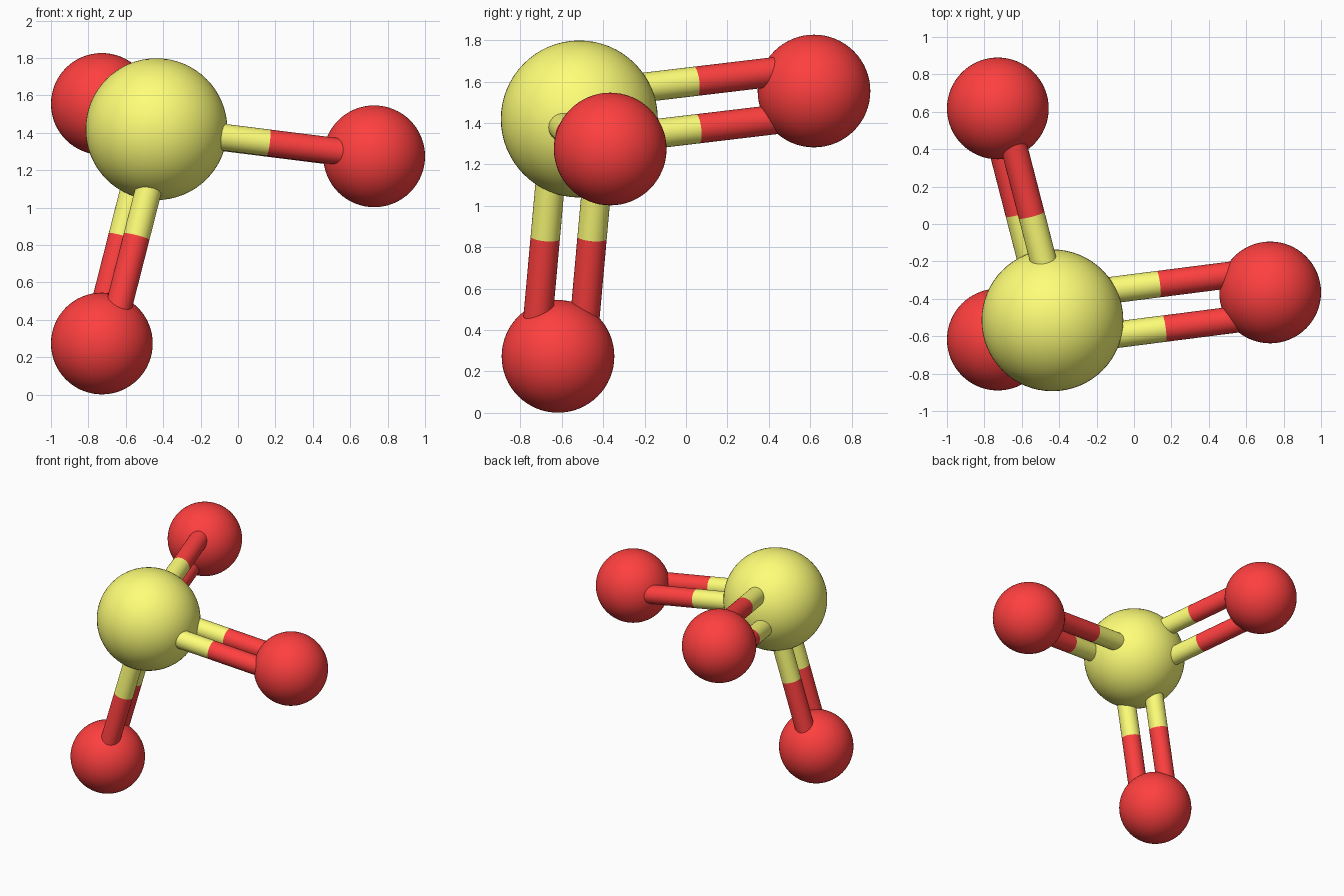
import bpy
from math import radians
from mathutils import Vector

if "Cube" in bpy.data.objects:
    bpy.data.objects.remove(bpy.data.objects["Cube"])

BOND_RADIUS = 0.071
BOND_OFFSET = 0.12


def material(name, color):
    mat = bpy.data.materials.new(name)
    mat.diffuse_color = (*color, 1)
    mat.use_nodes = True
    mat.node_tree.nodes["Principled BSDF"].inputs["Base Color"].default_value = mat.diffuse_color
    return mat


YELLOW = material("yellow", (1.0, 1.0, 0.19))
RED = material("red", (1.0, 0.05, 0.05))


def finish(name, mat):
    obj = bpy.context.object
    obj.name = name
    obj.data.materials.append(mat)
    bpy.ops.object.shade_smooth_by_angle(angle=radians(40))


def atom(name, center, radius, mat):
    bpy.ops.mesh.primitive_uv_sphere_add(segments=64, ring_count=32, radius=radius, location=center)
    finish(name, mat)


def rod(name, start, end, mat):
    axis = end - start
    bpy.ops.mesh.primitive_cylinder_add(
        vertices=32, radius=BOND_RADIUS, depth=axis.length, location=(start + end) / 2,
        rotation=axis.to_track_quat('Z', 'Y').to_euler())
    finish(name, mat)


# Large central atom
center = Vector((-0.436, -0.515, 1.419))
atom("sulfur_atom", center, 0.379, YELLOW)

# Outer atoms, each with the direction in which its bond pair is spread
outer = {
    "right": (Vector((0.728, -0.366, 1.274)), Vector((0.13, -1, 0))),
    "lower": (Vector((-0.728, -0.618, 0.273)), Vector((0.335, -0.942, 0))),
    "back": (Vector((-0.728, 0.618, 1.554)), Vector((0.29, -0.04, 0.955))),
}

for side, (pos, spread) in outer.items():
    atom(f"{side}_oxygen_atom", pos, 0.272, RED)
    # Double bond: two parallel rods, coloured half and half
    axis = (pos - center).normalized()
    spread = (spread - axis * spread.dot(axis)).normalized() * BOND_OFFSET
    middle = (center + pos) / 2
    for number, sign in enumerate((1, -1), 1):
        shift = spread * sign
        rod(f"{side}_bond_{number}_inner_half", center + shift, middle + shift, YELLOW)
        rod(f"{side}_bond_{number}_outer_half", middle + shift, pos + shift, RED)
